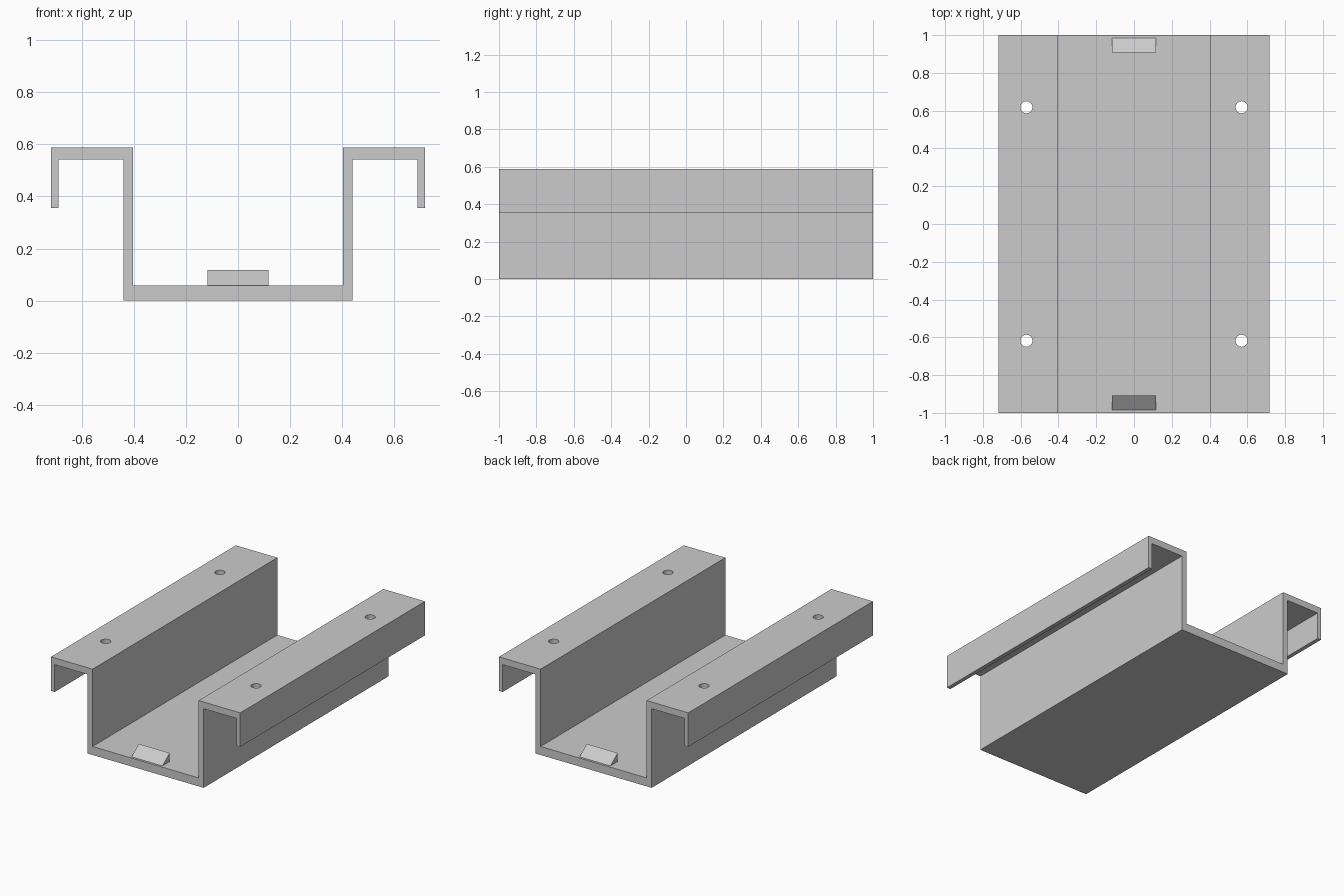
import bpy
import bmesh

cube = bpy.data.objects.get("Cube")
if cube:
    bpy.data.objects.remove(cube, do_unlink=True)

grey = bpy.data.materials.new("matte grey")
grey.use_nodes = True
colour = (0.6, 0.6, 0.6, 1)
grey.diffuse_color = colour
grey.node_tree.nodes["Principled BSDF"].inputs["Base Color"].default_value = colour


def extrude_profile(name, points, step):
    """Closed polygon swept along the vector step."""
    bm = bmesh.new()
    face = bm.faces.new([bm.verts.new(p) for p in points])
    swept = bmesh.ops.extrude_face_region(bm, geom=[face])["geom"]
    verts = [v for v in swept if isinstance(v, bmesh.types.BMVert)]
    bmesh.ops.translate(bm, verts=verts, vec=step)
    bmesh.ops.recalc_face_normals(bm, faces=bm.faces)
    mesh = bpy.data.meshes.new(name)
    bm.to_mesh(mesh)
    bm.free()
    mesh.materials.append(grey)
    obj = bpy.data.objects.new(name, mesh)
    bpy.context.collection.objects.link(obj)
    return obj


# Channel with folded-over rims: one half profile, mirrored
half = [(0.44, 0), (0.44, 0.542), (0.689, 0.542), (0.689, 0.355),
        (0.717, 0.355), (0.717, 0.588), (0.402, 0.588), (0.402, 0.058)]
outline = half + [(-x, z) for x, z in reversed(half)]
channel = extrude_profile("channel", [(x, -1, z) for x, z in outline], (0, 2, 0))

# Four screw holes through the rims
for x in (-0.57, 0.57):
    for y in (-0.618, 0.618):
        bpy.ops.mesh.primitive_cylinder_add(vertices=32, radius=0.032, depth=0.2,
                                            location=(x, y, 0.565))
        cutter = bpy.context.object
        cutter.name = "hole_cutter"
        cutter.data.materials.append(grey)
        cutter.hide_render = True
        cutter.hide_set(True)
        cutter.display_type = 'WIRE'
        cut = channel.modifiers.new("screw_hole", 'BOOLEAN')
        cut.operation = 'DIFFERENCE'
        cut.solver = 'EXACT'
        cut.object = cutter

# Wedge catches on the floor, sloping down towards each open end
for name, side in (("front_catch", -1), ("back_catch", 1)):
    wedge = [(-0.117, side * y, z) for y, z in ((0.985, 0.058), (0.907, 0.058), (0.907, 0.117))]
    extrude_profile(name, wedge, (0.234, 0, 0))
